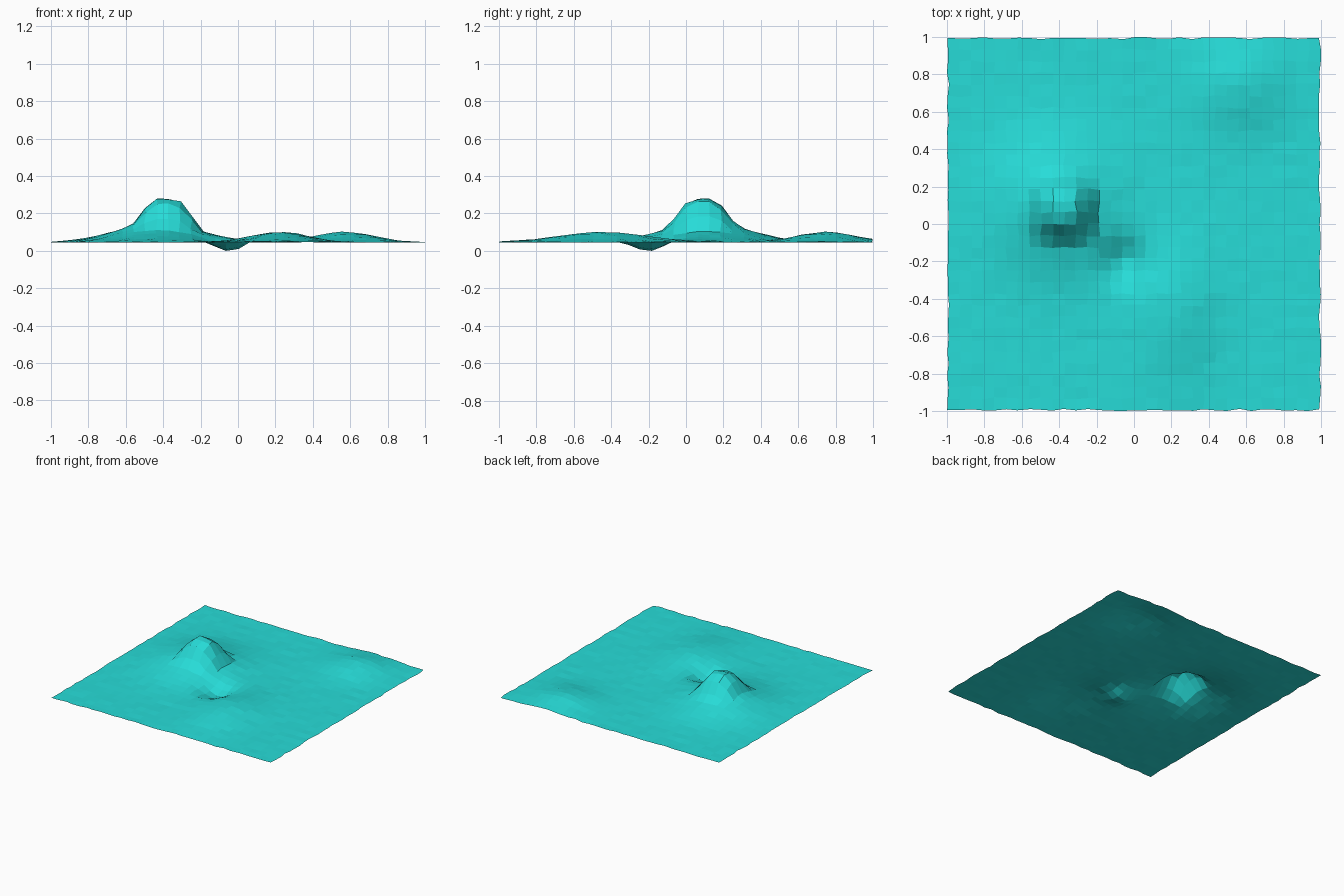
import bpy, bmesh, math, random

if "Cube" in bpy.data.objects:
    bpy.data.objects.remove(bpy.data.objects["Cube"])

random.seed(4)
N = 32            # grid cells per side
BASE = 0.05       # height of the flat land


def mound(x, y, cx, cy, height, sx, sy):
    """Rounded hill (or pit, when height is negative)."""
    return height * math.exp(-((x - cx) / sx) ** 2 / 2 - ((y - cy) / sy) ** 2 / 2)


def butte(x, y, cx, cy, height, r_top, r_foot):
    """Steep flat-topped peak with a rounded-square plan."""
    r = (abs(x - cx) ** 3 + abs(y - cy) ** 3) ** (1 / 3)
    return height * min(1, max(0, (r_foot - r) / (r_foot - r_top)))


def ground(x, y):
    z = BASE
    z += mound(x, y, -0.43, 0.11, 0.107, 0.22, 0.23)     # broad hill
    z += mound(x, y, 0.22, -0.45, 0.056, 0.15, 0.24)     # front right hill
    z += mound(x, y, 0.57, 0.75, 0.056, 0.16, 0.16)      # back right hill
    z += mound(x, y, -0.05, -0.20, -0.064, 0.08, 0.08)   # pit
    z += butte(x, y, -0.38, 0.085, 0.128, 0.075, 0.19)   # steep peak
    return z


# terrain sheet: one open grid, slightly roughened
bm = bmesh.new()
bmesh.ops.create_grid(bm, x_segments=N, y_segments=N, size=0.994)
for v in bm.verts:
    x, y = v.co.x, v.co.y
    v.co.z = ground(x, y) + random.uniform(-0.002, 0.002)
    v.co.x += random.uniform(-0.006, 0.006)
    v.co.y += random.uniform(-0.006, 0.006)

# rest the pit on z = 0
low = min(v.co.z for v in bm.verts)
for v in bm.verts:
    v.co.z -= low

mesh = bpy.data.meshes.new("terrain")
bm.to_mesh(mesh)
bm.free()
terrain = bpy.data.objects.new("terrain", mesh)
bpy.context.collection.objects.link(terrain)

mat = bpy.data.materials.new("turquoise")
mat.diffuse_color = (0.02, 0.72, 0.69, 1)
mat.use_nodes = True
mat.node_tree.nodes["Principled BSDF"].inputs["Base Color"].default_value = mat.diffuse_color
mesh.materials.append(mat)
